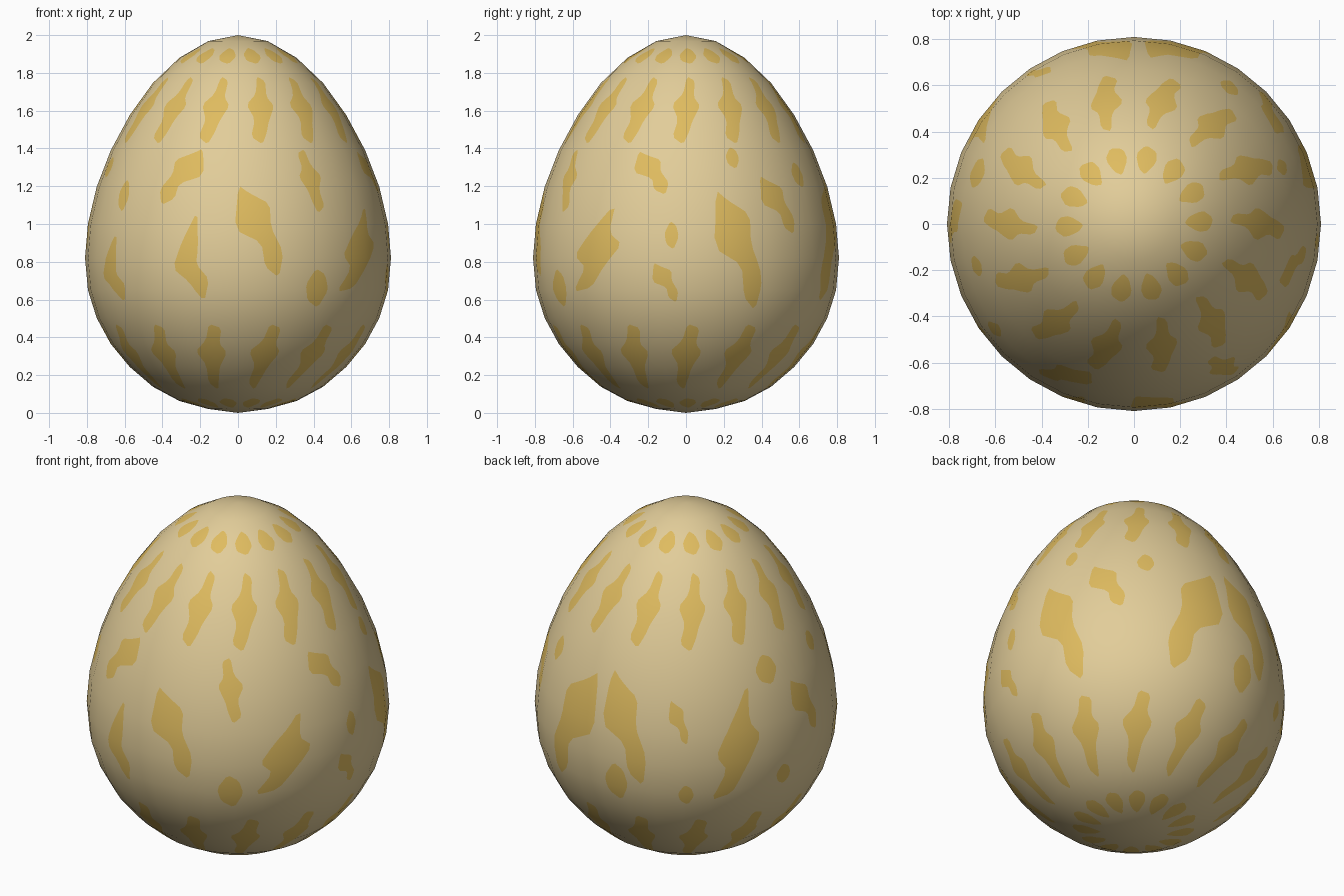
import bpy, math
from mathutils import Vector
from mathutils.geometry import delaunay_2d_cdt

if "Cube" in bpy.data.objects:
    bpy.data.objects.remove(bpy.data.objects["Cube"])

SEG, RINGS = 32, 16

# Egg profile, tip to base
heights = [2.0, 1.968, 1.88, 1.747, 1.577, 1.39, 1.196, 1.0, 0.82,
           0.65, 0.503, 0.365, 0.243, 0.138, 0.063, 0.021, 0.0]
radii = [0.81 * math.sin(math.pi * k / RINGS) for k in range(RINGS + 1)]
ring_normals = [Vector((0, 1))]
for k in range(1, RINGS):
    ring_normals.append(Vector((heights[k - 1] - heights[k + 1],
                                radii[k + 1] - radii[k - 1])).normalized())
ring_normals.append(Vector((0, -1)))


def ring_at(z):
    """Ring coordinate (0 at the tip) of a height."""
    for k in range(RINGS):
        if z >= heights[k + 1]:
            return max(0.0, k + (heights[k] - z) / (heights[k] - heights[k + 1]))
    return float(RINGS)


def on_shell(u, v, radius, height):
    """Point of a revolved 32-sided shell at segment u and ring v."""
    i, j = int(u), min(int(v), RINGS - 1)
    fu, fv = u - i, v - j
    a0, a1 = (2 * math.pi * n / SEG for n in (i, i + 1))
    r = radius[j] * (1 - fv) + radius[j + 1] * fv
    z = height[j] * (1 - fv) + height[j + 1] * fv
    return Vector((r * (math.cos(a0) * (1 - fu) + math.cos(a1) * fu),
                   r * (math.sin(a0) * (1 - fu) + math.sin(a1) * fu), z))


# Marking outlines in a unit box
BOLT = [(-.42, .5), (-.2, .42), (.25, .3), (.25, .05), (.5, -.22), (.42, -.5),
        (.12, -.38), (.05, -.12), (-.5, .02)]
SPIKE = [(.35, .52), (.28, .18), (.52, .05), (.2, -.2), (-.1, -.45), (-.52, -.5),
         (-.2, -.22), (-.42, -.08), (-.2, .12)]
SHARD = [(.15, .55), (.2, .1), (.15, -.1), (.52, -.28), (.35, -.55), (-.1, -.3),
         (-.55, -.15), (-.25, .2)]
STREAK = [(.05, .52), (.42, .45), (.32, .2), (.55, .06), (.22, -.18), (.1, -.35),
          (-.1, -.54), (-.45, -.42), (-.28, -.15), (-.55, .08), (-.12, .25)]
SPOT = [(-.1, .58), (.35, .4), (.55, -.05), (.15, -.58), (-.4, -.35), (-.55, .1)]

# Markings of each outline: angle, height, width (negative mirrors), tallness
markings = {
    'bolt': (BOLT, [(-82, .96, .26, .49), (20.5, .86, .28, .64), (100, .99, .27, .62),
                    (39, 1.10, .21, .31), (-15, 1.27, .20, .23), (-8, .69, .14, .21),
                    (75, .92, -.34, .68), (-114, 1.25, -.24, .30), (179, 1.02, .20, .33),
                    (122, 1.06, .11, .24)]),
    'spike': (SPIKE, [(-37, .87, .32, .46), (145, .92, .28, .64)]),
    'shard': (SHARD, [(-108, .83, .19, .44), (-146, .77, .20, .34)]),
    'streak': (STREAK, [(-58, 1.23, -.13, .32)]),
    'spot': (SPOT, [(-58, .66, .13, .18), (-143, 1.15, .08, .15), (-165, 1.30, .09, .10),
                    (-5.5, .94, .07, .13), (21, 1.35, .07, .10), (55, 1.26, .09, .12),
                    (162, 1.28, .13, .14), (166, .68, .09, .11), (97, .68, .13, .20),
                    (125, .64, .08, .11)]),
}
# Rings of streaks and spots near the tip and the base
for n in range(14):
    a = n * 360 / 14
    markings['streak'][1].extend([(a, 1.605, .14, .34), (a, .30, .15, .33)])
    markings['spot'][1].extend([(a + 2, 1.89, .085, .075), (a + 2, .052, .085, .045)])


def rounded(points):
    """Corner cutting that softens an outline."""
    out = []
    for p, q in zip(points, points[1:] + points[:1]):
        out += [(.82 * p[0] + .18 * q[0], .82 * p[1] + .18 * q[1]),
                (.18 * p[0] + .82 * q[0], .18 * p[1] + .82 * q[1])]
    return out


def inside(x, y, points):
    """Even-odd test of a point against an outline."""
    hit = False
    for (x0, y0), (x1, y1) in zip(points, points[1:] + points[:1]):
        if (y0 > y) != (y1 > y) and x < x0 + (y - y0) * (x1 - x0) / (y1 - y0):
            hit = not hit
    return hit


# Unrolled shell: segment and ring lines, then marking outlines
verts, edges, outlines = [], [], []
for i in range(SEG + 1):
    verts += [Vector((i, 0)), Vector((i, RINGS))]
    edges.append((len(verts) - 2, len(verts) - 1))
for j in range(RINGS + 1):
    verts += [Vector((0, j)), Vector((SEG, j))]
    edges.append((len(verts) - 2, len(verts) - 1))


def add_outline(points, shift):
    start, count = len(verts), len(points)
    moved = [(u + shift, v) for u, v in points]
    verts.extend(Vector(p) for p in moved)
    edges.extend((start + k, start + (k + 1) % count) for k in range(count))
    outlines.append(moved)


for outline, places in markings.values():
    for angle, z, w, h in places:
        r = 0.81 * math.sin(math.pi * ring_at(z) / RINGS)
        u0 = (angle % 360) / 360 * SEG
        pts = [(u0 + x * w / r / (2 * math.pi) * SEG, ring_at(z + y * h))
               for x, y in rounded(outline)]
        add_outline(pts, 0)
        if min(p[0] for p in pts) < 0:
            add_outline(pts, SEG)
        if max(p[0] for p in pts) > SEG:
            add_outline(pts, -SEG)

flat, _, tris, _, _, _ = delaunay_2d_cdt(verts, edges, [], 0, 1e-5)

# Roll the cut sheet up into the egg
index, coords, normals, polys, colours = {}, [], [], [], []


def shell_vertex(p):
    u = round(p.x, 4) % SEG
    v = min(max(p.y, 0.0), RINGS)
    co = on_shell(u, v, radii, heights)
    key = tuple(round(c, 4) for c in co)
    if key not in index:
        index[key] = len(coords)
        coords.append(co)
        normals.append(on_shell(u, v, [n.x for n in ring_normals],
                                [n.y for n in ring_normals]).normalized())
    return index[key]


for tri in tris:
    cx = sum(flat[i].x for i in tri) / len(tri)
    cy = sum(flat[i].y for i in tri) / len(tri)
    if not 0 < cx < SEG:
        continue
    poly = [shell_vertex(flat[i]) for i in reversed(tri)]
    if len(set(poly)) == len(poly):
        polys.append(poly)
        colours.append(int(any(inside(cx, cy, o) for o in outlines)))

mesh = bpy.data.meshes.new('egg')
mesh.from_pydata(coords, [], polys)
for name, colour in (('pale_tan', (.76, .61, .32, 1)), ('golden_yellow', (.74, .50, .115, 1))):
    mat = bpy.data.materials.new(name)
    mat.diffuse_color = colour
    mat.use_nodes = True
    mat.node_tree.nodes["Principled BSDF"].inputs["Base Color"].default_value = mat.diffuse_color
    mesh.materials.append(mat)
mesh.polygons.foreach_set('material_index', colours)
mesh.shade_smooth()
mesh.normals_split_custom_set_from_vertices(normals)
egg = bpy.data.objects.new('egg', mesh)
bpy.context.collection.objects.link(egg)
